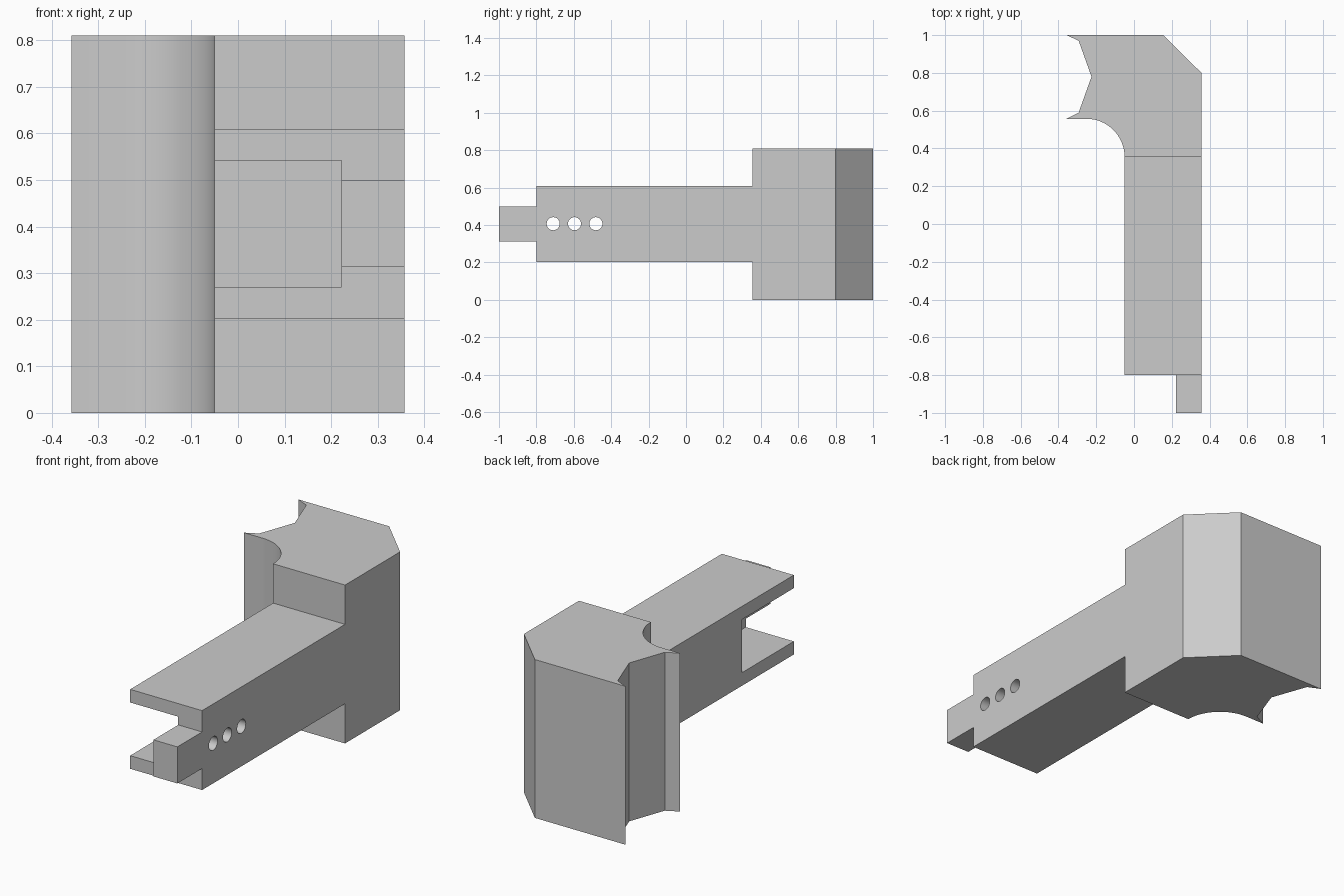
import bpy, bmesh, math
from mathutils import Matrix, Vector

cube = bpy.data.objects.get("Cube")
if cube:
    bpy.data.objects.remove(cube, do_unlink=True)

grey = bpy.data.materials.new("plain grey")
grey.use_nodes = True
grey.diffuse_color = (0.6, 0.6, 0.6, 1)
grey.node_tree.nodes["Principled BSDF"].inputs["Base Color"].default_value = (0.6, 0.6, 0.6, 1)

HEIGHT, MID = 0.81, 0.407
LEFT, RIGHT = -0.05, 0.357      # sides of the arm
NECK, ARM_END = 0.355, -0.8     # where the head starts and the arm stops
TONGUE = 0.222                  # inner side of the tongue


def make_object(name, bm):
    bmesh.ops.recalc_face_normals(bm, faces=bm.faces)
    mesh = bpy.data.meshes.new(name)
    bm.to_mesh(mesh)
    bm.free()
    mesh.materials.append(grey)
    obj = bpy.data.objects.new(name, mesh)
    bpy.context.collection.objects.link(obj)
    return obj


def prism(name, outline, height):
    bm = bmesh.new()
    face = bm.faces.new([bm.verts.new((x, y, 0)) for x, y in outline])
    up = bmesh.ops.extrude_face_region(bm, geom=[face])["geom"]
    verts = [v for v in up if isinstance(v, bmesh.types.BMVert)]
    bmesh.ops.translate(bm, verts=verts, vec=(0, 0, height))
    return make_object(name, bm)


def box(name, low, high):
    low, high = Vector(low), Vector(high)
    bm = bmesh.new()
    place = Matrix.Translation((low + high) / 2) @ Matrix.Diagonal((*(high - low), 1))
    bmesh.ops.create_cube(bm, size=1, matrix=place)
    return make_object(name, bm)


def hole(name, y):
    bm = bmesh.new()
    place = Matrix.Translation((RIGHT, y, MID)) @ Matrix.Rotation(math.pi / 2, 4, 'Y')
    bmesh.ops.create_cone(bm, cap_ends=True, segments=32, radius1=0.035,
                          radius2=0.035, depth=0.5, matrix=place)
    return make_object(name, bm)


def cut(target, cutter):
    mod = target.modifiers.new(cutter.name, 'BOOLEAN')
    mod.operation, mod.solver, mod.object = 'DIFFERENCE', 'EXACT', cutter
    bpy.context.view_layer.objects.active = target
    bpy.ops.object.modifier_apply(modifier=mod.name)
    bpy.data.objects.remove(cutter, do_unlink=True)


# Plan outline: notched head, rounded inner corner, straight arm
radius = 0.202
outline = [(0.155, 1), (-0.357, 1), (-0.293, 0.97), (-0.225, 0.78),
           (-0.293, 0.59), (-0.357, NECK + radius)]
for i in range(25):
    a = math.pi / 2 * (1 - i / 24)
    outline.append((LEFT - radius + radius * math.cos(a), NECK + radius * math.sin(a)))
outline += [(LEFT, -1), (RIGHT, -1), (RIGHT, 0.8)]
body = prism("bracket_body", outline, HEIGHT)

# Thin the arm and tongue above and below
for name, end, low, high in (("arm", NECK, 0.203, 0.609), ("tongue", ARM_END, 0.313, 0.5)):
    cut(body, box(name + "_top_cut", (-1, -1.2, high), (1, end, 1)))
    cut(body, box(name + "_bottom_cut", (-1, -1.2, -0.2), (1, end, low)))

# Narrow the tongue, then open the slot in the arm end
cut(body, box("tongue_side_cut", (-1, -1.2, -0.2), (TONGUE, ARM_END, 1)))
cut(body, box("slot_cut", (-1, -1.2, 0.27), (TONGUE, -0.38, 0.542)))

# Pin holes into the slot
for i in range(3):
    cut(body, hole("pin_hole", -0.71 + 0.114 * i))

bpy.ops.object.select_all(action='DESELECT')
body.select_set(True)
bpy.context.view_layer.objects.active = body
bpy.ops.object.shade_smooth_by_angle(angle=math.radians(25))
